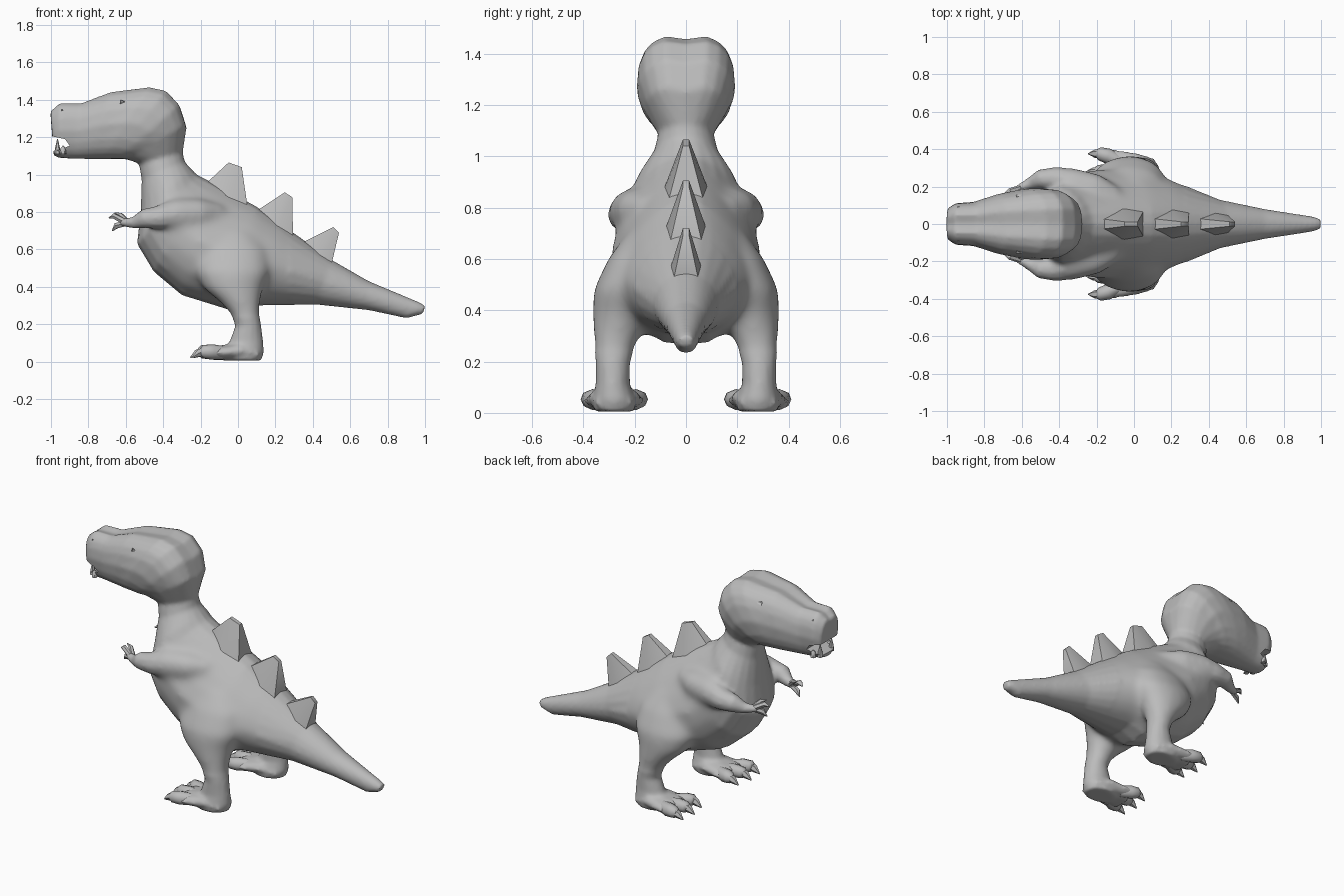
import bpy, bmesh, math
from mathutils import Vector

if "Cube" in bpy.data.objects:
    bpy.data.objects.remove(bpy.data.objects["Cube"])

grey = bpy.data.materials.new("plain_grey")
grey.diffuse_color = (0.5, 0.5, 0.5, 1)
grey.use_nodes = True
grey.node_tree.nodes["Principled BSDF"].inputs["Base Color"].default_value = grey.diffuse_color


def shade(ob, angle=50):
    bpy.ops.object.select_all(action='DESELECT')
    ob.select_set(True)
    bpy.context.view_layer.objects.active = ob
    bpy.ops.object.shade_smooth_by_angle(angle=math.radians(angle))


def finish(name, bm, angle=50):
    bmesh.ops.recalc_face_normals(bm, faces=bm.faces)
    mesh = bpy.data.meshes.new(name)
    bm.to_mesh(mesh)
    bm.free()
    ob = bpy.data.objects.new(name, mesh)
    bpy.context.collection.objects.link(ob)
    mesh.materials.append(grey)
    shade(ob, angle)
    return ob


def skin(bm, rings):
    """Join rings of points with quads and close both ends."""
    loops = [[bm.verts.new(p) for p in r] for r in rings]
    n = len(loops[0])
    for a, b in zip(loops, loops[1:]):
        for i in range(n):
            bm.faces.new((a[i], a[(i + 1) % n], b[(i + 1) % n], b[i]))
    bm.faces.new(loops[0])
    bm.faces.new(loops[-1])


def circle(n):
    return [(math.cos(2 * math.pi * k / n), math.sin(2 * math.pi * k / n)) for k in range(n)]


def tube(bm, path, s, n=8):
    """Round tube along (x, y, z, radius) stations on side s."""
    pts = [Vector((p[0], p[1] * s, p[2])) for p in path]
    rings = []
    for i, p in enumerate(path):
        t = (pts[min(i + 1, len(pts) - 1)] - pts[max(i - 1, 0)]).normalized()
        u = t.cross(Vector((0, 0, 1))).normalized()
        v = t.cross(u)
        rings.append([pts[i] + p[3] * (u * c + v * d) for c, d in circle(n)])
    skin(bm, rings)


# Tail, torso, neck and head: back x, z; belly x, z; half width
stations = [
    (1.0, 0.30, 0.99, 0.255, 0.03),
    (0.97, 0.318, 0.90, 0.232, 0.043),
    (0.70, 0.43, 0.70, 0.275, 0.08),
    (0.50, 0.545, 0.42, 0.305, 0.13),
    (0.24, 0.73, 0.10, 0.30, 0.25),
    (0.10, 0.83, 0.00, 0.262, 0.29),
    (-0.12, 0.95, -0.30, 0.355, 0.29),
    (-0.18, 0.98, -0.45, 0.48, 0.27),
    (-0.22, 1.00, -0.54, 0.63, 0.24),
    (-0.25, 1.03, -0.52, 0.81, 0.19),
    (-0.285, 1.07, -0.515, 0.97, 0.125),
    (-0.295, 1.12, -0.53, 1.06, 0.108),
    (-0.275, 1.27, -0.60, 1.083, 0.16),
    (-0.31, 1.38, -0.64, 1.082, 0.188),
    (-0.38, 1.455, -0.68, 1.082, 0.192),
    (-0.47, 1.475, -0.72, 1.082, 0.187),
    (-0.68, 1.448, -0.78, 1.083, 0.16),
    (-0.84, 1.387, -0.88, 1.085, 0.118),
    (-0.955, 1.387, -0.95, 1.088, 0.112),
    (-1.003, 1.345, -0.985, 1.10, 0.085),
]
# Leg rings: x, y, z and two radii
leg = [(-0.02, .18, .70, .08, .05), (-0.03, .21, .60, .18, .095),
       (-0.03, .24, .48, .20, .122), (-0.025, .25, .39, .16, .115),
       (0.01, .265, .32, .11, .098), (0.04, .28, .25, .075, .078),
       (0.055, .285, .19, .07, .067), (0.045, .285, .11, .09, .068),
       (0.035, .28, .05, .105, .085), (0.025, .28, .005, .10, .08)]
# Foot pad: x, half width, top height
foot = [(0.11, .07, .07), (0.02, .10, .11), (-0.07, .115, .092), (-0.145, .12, .08)]
arm = [(-0.08, .15, .80, .04), (-0.20, .185, .79, .085), (-0.34, .215, .785, .09),
       (-0.43, .242, .77, .064), (-0.50, .24, .765, .053), (-0.56, .215, .742, .031),
       (-0.625, .185, .745, .021)]
sides = ((1, "right"), (-1, "left"))

bm = bmesh.new()
rings = []
for tx, tz, bx, bz, w in stations:
    top, bot = Vector((tx, 0, tz)), Vector((bx, 0, bz))
    mid, up = (top + bot) / 2, (top - bot) / 2
    head = tz > 1.2
    # The head narrows downward, the torso narrows toward the back
    taper = 0.2 if head else -1.6 * max(0, w - 0.05)
    e = 0.72 if head else 0.95
    ring = []
    for i, (c, d) in enumerate(circle(20)):
        y = math.copysign(abs(c) ** e, c) * w
        h = math.copysign(abs(d) ** e, d)
        if h * taper < 0:
            y *= 1 - abs(taper * h)
        dip = 0.018 if head and i == 5 else 0
        ring.append(mid + up * h + Vector((0, y, -dip)))
    rings.append(ring)
skin(bm, rings)
# Legs, foot pads and arms belong to the same skin
for s, side in sides:
    skin(bm, [[(x + rx * c, s * (y + ry * d), z) for c, d in circle(14)]
              for x, y, z, rx, ry in leg])
    skin(bm, [[(x, s * (.28 + w * c), .008 + (h - .008) * (.5 + .5 * d)) for c, d in circle(10)]
              for x, w, h in foot])
    tube(bm, arm, s, 10)
body = finish("body", bm)

# Fuse the overlapping volumes, then soften the shoulder and hip joints
mod = body.modifiers.new("fuse", 'REMESH')
mod.mode, mod.voxel_size = 'VOXEL', 0.012
bpy.context.view_layer.objects.active = body
bpy.ops.object.modifier_apply(modifier="fuse")
bm = bmesh.new()
bm.from_mesh(body.data)
joints = [v for v in bm.verts if -0.38 < v.co.x < 0.28 and 0.24 < v.co.z < 0.92
          and abs(v.co.y) > 0.1]
for verts, steps in ((joints, 25), (bm.verts[:], 2)):
    for i in range(steps):
        bmesh.ops.smooth_vert(bm, verts=verts, factor=0.5,
                              use_axis_x=True, use_axis_y=True, use_axis_z=True)
bm.to_mesh(body.data)
bm.free()

# Cutter for the open mouth and the eye and nostril dents
cutter = bmesh.new()
mouth = [(-1.05, 1.215), (-0.97, 1.20), (-0.925, 1.19), (-0.90, 1.155),
         (-0.94, 1.137), (-1.05, 1.11)]
skin(cutter, [[(x, y, z) for x, z in mouth] for y in (-0.2, 0.2)])
for s, side in sides:
    for x, y, z, r in ((-0.62, 0.17, 1.39, 0.04), (-0.94, 0.108, 1.345, 0.015)):
        skin(cutter, [[(x + q * r * c, s * yy, z + q * r * .7 * d) for c, d in circle(3)]
                      for yy, q in ((y + 0.04, 1.3), (y - 0.03, 0.3))])
cut = finish("mouth_and_eye_cutter", cutter)
cut.hide_render = True
mod = body.modifiers.new("cut", 'BOOLEAN')
mod.operation, mod.object, mod.solver = 'DIFFERENCE', cut, 'EXACT'
bpy.context.view_layer.objects.active = body
bpy.ops.object.modifier_apply(modifier="cut")
bpy.data.objects.remove(cut)
shade(body)

# Lower teeth
bm = bmesh.new()
for s, side in sides:
    for x, y, h in ((-0.965, 0.055, 0.075), (-0.935, 0.08, 0.04)):
        skin(bm, [[(x + r * c, s * y + r * d, z) for c, d in circle(6)]
                  for z, r in ((1.11, 0.017), (1.14, 0.014), (1.115 + h, 0.002))])
finish("teeth", bm)

# Back plates: front base, crest front, crest rear, rear base, half width
plates = [((-0.19, 0.965), (-0.05, 1.065), (0.02, 1.04), (0.055, 0.83), 0.10),
          ((0.09, 0.83), (0.25, 0.905), (0.29, 0.88), (0.295, 0.67), 0.09),
          ((0.33, 0.66), (0.51, 0.72), (0.54, 0.69), (0.495, 0.53), 0.07)]
for i, (f, cf, cr, r, w) in enumerate(plates):
    bm = bmesh.new()
    for s, side in sides:
        for x, z, y in ((f[0], f[1] - .03, .03), (r[0], r[1] - .03, w * .75),
                        ((f[0] + r[0]) / 2, (f[1] + r[1]) / 2 - .06, w),
                        (*cf, .012), (*cr, .012)):
            bm.verts.new((x, y * s, z))
    bmesh.ops.convex_hull(bm, input=bm.verts)
    finish("back_plate_%d" % (i + 1), bm, 60)

fingers = [[(-0.60, .195, .745, .017), (-0.665, .175, .78, .016), (-0.69, .165, .768, .003)],
           [(-0.60, .19, .74, .017), (-0.65, .17, .727, .017), (-0.672, .16, .70, .003)],
           [(-0.59, .19, .745, .015), (-0.63, .158, .785, .014), (-0.66, .15, .795, .003)]]
for s, side in sides:
    # Toes and claws
    bm = bmesh.new()
    for y0, y1, ext in ((.225, .182, 0), (.28, .28, .02), (.335, .376, .01)):
        tip = -0.19 - ext
        tube(bm, [(-0.08, y0, .048, .036), (-0.14, y0 * .3 + y1 * .7, .052, .041),
                  (tip + .015, y1, .053, .035), (tip, y1, .05, .022)], s)
        tube(bm, [(tip + .025, y1, .058, .026), (tip - .01, y1, .045, .022),
                  (tip - .045, y1, .022, .003)], s, 6)
    finish(side + "_toes", bm)

    # Clawed fingers
    bm = bmesh.new()
    for finger in fingers:
        tube(bm, finger, s, 6)
    finish(side + "_fingers", bm)
